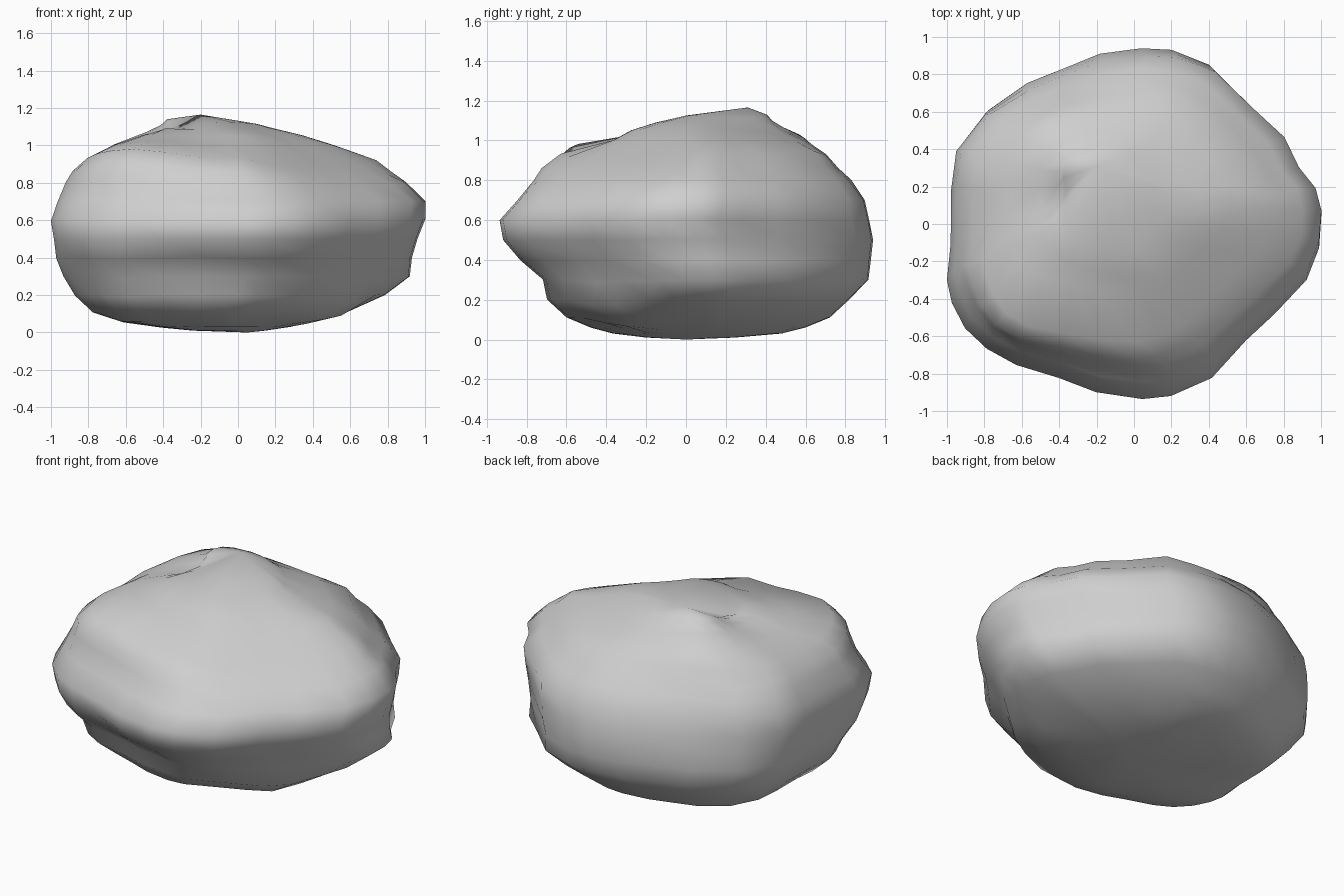
import bpy
import bmesh
from mathutils import Vector, noise

cube = bpy.data.objects.get("Cube")
if cube:
    bpy.data.objects.remove(cube, do_unlink=True)

# Plan outline of the boulder at its widest, clockwise from the back
OUTLINE = [(.05, .94), (.22, .93), (.42, .85), (.62, .65), (.8, .47), (.88, .3),
           (.97, .18), (1, .05), (.99, -.12), (.93, -.29), (.75, -.48), (.6, -.62),
           (.42, -.82), (.2, -.92), (.05, -.94), (-.2, -.9), (-.4, -.82),
           (-.62, -.74), (-.78, -.66), (-.9, -.55), (-.97, -.42), (-1, -.3),
           (-.98, -.1), (-.98, .2), (-.95, .4), (-.8, .6), (-.58, .75), (-.38, .83),
           (-.18, .91)]

# Extent of the boulder at each height: z, x low, x high, y low, y high
LEVELS = [(.01, -.25, .15, -.2, .25), (.03, -.42, .28, -.37, .48),
          (.06, -.63, .4, -.48, .6), (.11, -.78, .58, -.6, .72),
          (.2, -.87, .79, -.7, .82), (.3, -.93, .92, -.72, .92),
          (.4, -.97, .93, -.83, .93), (.5, -.98, .96, -.92, .94),
          (.6, -1, 1, -.94, .92), (.7, -.97, 1, -.85, .9),
          (.8, -.92, .9, -.76, .83), (.86, -.88, .82, -.72, .76),
          (.93, -.8, .74, -.63, .7), (1, -.67, .52, -.37, .6),
          (1.05, -.5, .35, -.28, .5), (1.09, -.42, .2, -.15, .43),
          (1.12, -.38, .1, 0, .4)]
BASE = Vector((.05, 0, 0))
PEAK = Vector((-.2, .31, 1.165))
CORE = Vector((0, 0, .5))

# Lumps and hollows: centre, radius, distance pushed out (negative is inwards)
LUMPS = [((-.53, -.5, .95), .48, .1),     # front right shoulder
         ((-.6, -.6, .35), .4, .05),      # fill below the shoulder
         ((-.42, .47, 1.02), .4, .06),    # back right shoulder
         ((.32, .64, .93), .2, .02),      # back left knob
         ((.45, -.32, .13), .36, .08),    # front left underside
         ((-.5, .45, .1), .35, .03),      # back right underside
         ((-.33, .13, 1.08), .2, -.06)]   # hollow beside the peak


def mix(low, high, factor):
    return low + (high - low) * factor


def flatten(point, normal, limit, strength):
    """Press the part of the stone beyond a plane back towards it."""
    normal = Vector(normal).normalized()
    excess = point.dot(normal) - limit
    return point - normal * excess * strength if excess > 0 else point


def push(point, centre, radius, distance):
    """Raise a soft lump on the stone, or sink a hollow."""
    centre = Vector(centre)
    near = max(0, 1 - (point - centre).length / radius)
    outward = (centre - CORE).normalized()
    return point + outward * distance * near * near * (3 - 2 * near)


def weather(point):
    point = flatten(point, (.35, -.35, .87), 1.03, .6)
    for centre, radius, distance in LUMPS:
        point = push(point, centre, radius, distance)
    rough = noise.noise_vector(point * 4) * .01
    rough.z *= min(1, point.z * 4)
    return point + rough


# Stone body: rings stacked by height, closed by a base point and a peak
bm = bmesh.new()
rings = []
for z, x_low, x_high, y_low, y_high in LEVELS:
    ring = []
    for px, py in OUTLINE:
        point = Vector((mix(x_low, x_high, (px + 1) / 2),
                        mix(y_low, y_high, (py / .94 + 1) / 2), z))
        ring.append(bm.verts.new(weather(point)))
    rings.append(ring)
base = bm.verts.new(BASE)
peak = bm.verts.new(PEAK)
count = len(OUTLINE)
for i in range(count):
    j = (i + 1) % count
    for lower, upper in zip(rings, rings[1:]):
        bm.faces.new((lower[i], lower[j], upper[j], upper[i]))
    bm.faces.new((base, rings[0][j], rings[0][i]))
    bm.faces.new((peak, rings[-1][i], rings[-1][j]))
bmesh.ops.recalc_face_normals(bm, faces=bm.faces)
for face in bm.faces:
    face.smooth = True

mesh = bpy.data.meshes.new("boulder")
bm.to_mesh(mesh)
bm.free()
boulder = bpy.data.objects.new("boulder", mesh)
bpy.context.collection.objects.link(boulder)

# Pale grey stone
stone = bpy.data.materials.new("pale_grey_stone")
stone.use_nodes = True
colour = (.62, .62, .62, 1)
stone.diffuse_color = colour
shader = next(n for n in stone.node_tree.nodes if n.type == 'BSDF_PRINCIPLED')
shader.inputs["Base Color"].default_value = colour
shader.inputs["Roughness"].default_value = .9
mesh.materials.append(stone)
